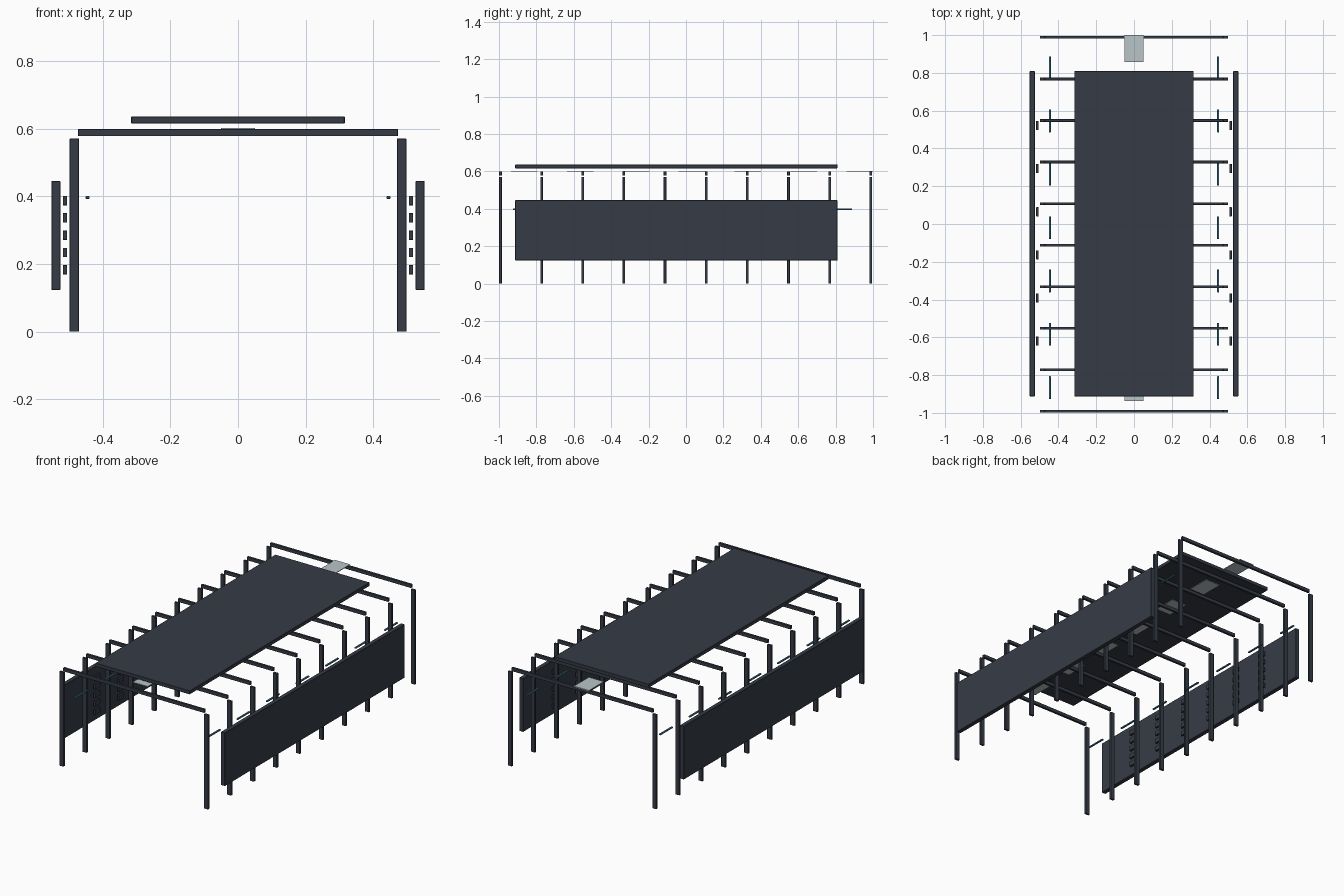
import bpy

if "Cube" in bpy.data.objects:
    bpy.data.objects.remove(bpy.data.objects["Cube"])


def material(name, rgb):
    m = bpy.data.materials.new(name)
    m.diffuse_color = (*rgb, 1)
    m.use_nodes = True
    m.node_tree.nodes["Principled BSDF"].inputs["Base Color"].default_value = m.diffuse_color
    return m


SLATE = material("dark slate", (0.037, 0.045, 0.062))
PALE = material("pale grey", (0.48, 0.55, 0.57))
TEAL = material("teal", (0.06, 0.2, 0.28))


def box(name, lo, hi, mat, bevel=0.0):
    """Axis-aligned box between two corners, with an optional small bevel."""
    bpy.ops.mesh.primitive_cube_add(size=1, location=[(a + b) / 2 for a, b in zip(lo, hi)])
    ob = bpy.context.object
    ob.name = name
    for v in ob.data.vertices:
        v.co = [c * (b - a) for c, a, b in zip(v.co, lo, hi)]
    ob.data.materials.append(mat)
    if bevel:
        mod = ob.modifiers.new("bevel", 'BEVEL')
        mod.width = bevel
        mod.segments = 1
    return ob


def pair(name, lo, hi, mat, bevel=0.0):
    """The same box on the right and mirrored on the left."""
    box("right_" + name, lo, hi, mat, bevel)
    box("left_" + name, (-hi[0], lo[1], lo[2]), (-lo[0], hi[1], hi[2]), mat, bevel)


# Large roof and side panels
box("roof_panel", (-0.316, -0.913, 0.615), (0.316, 0.809, 0.637), SLATE, 0.002)
pair("side_panel", (0.525, -0.913, 0.123), (0.552, 0.809, 0.446), SLATE, 0.002)

# Ten portal frames: two posts and a cross beam each
for i in range(10):
    y = -0.992 + 0.22 * i
    pair("post", (0.470, y - 0.007, 0.0), (0.498, y + 0.007, 0.571), SLATE, 0.001)
    box("beam", (-0.473, y - 0.007, 0.578), (0.473, y + 0.007, 0.599), SLATE, 0.001)

# Ceiling light plates and side light strips
for i in range(7):
    y = -0.865 + 0.299 * i
    box("ceiling_light", (-0.05, y - 0.071, 0.598), (0.05, y + 0.071, 0.602), PALE)
    y = -0.866 + 0.2823 * i
    pair("light_strip", (0.439, y - 0.06, 0.393), (0.451, y + 0.06, 0.401), TEAL, 0.002)

# Columns of five small vent slats behind each side panel
for i in range(6):
    y = -0.619 + 0.228 * i
    for j in range(5):
        z = 0.183 + 0.0512 * j
        pair("vent_slat", (0.505, y - 0.024, z - 0.014), (0.518, y + 0.024, z + 0.014), SLATE, 0.001)
